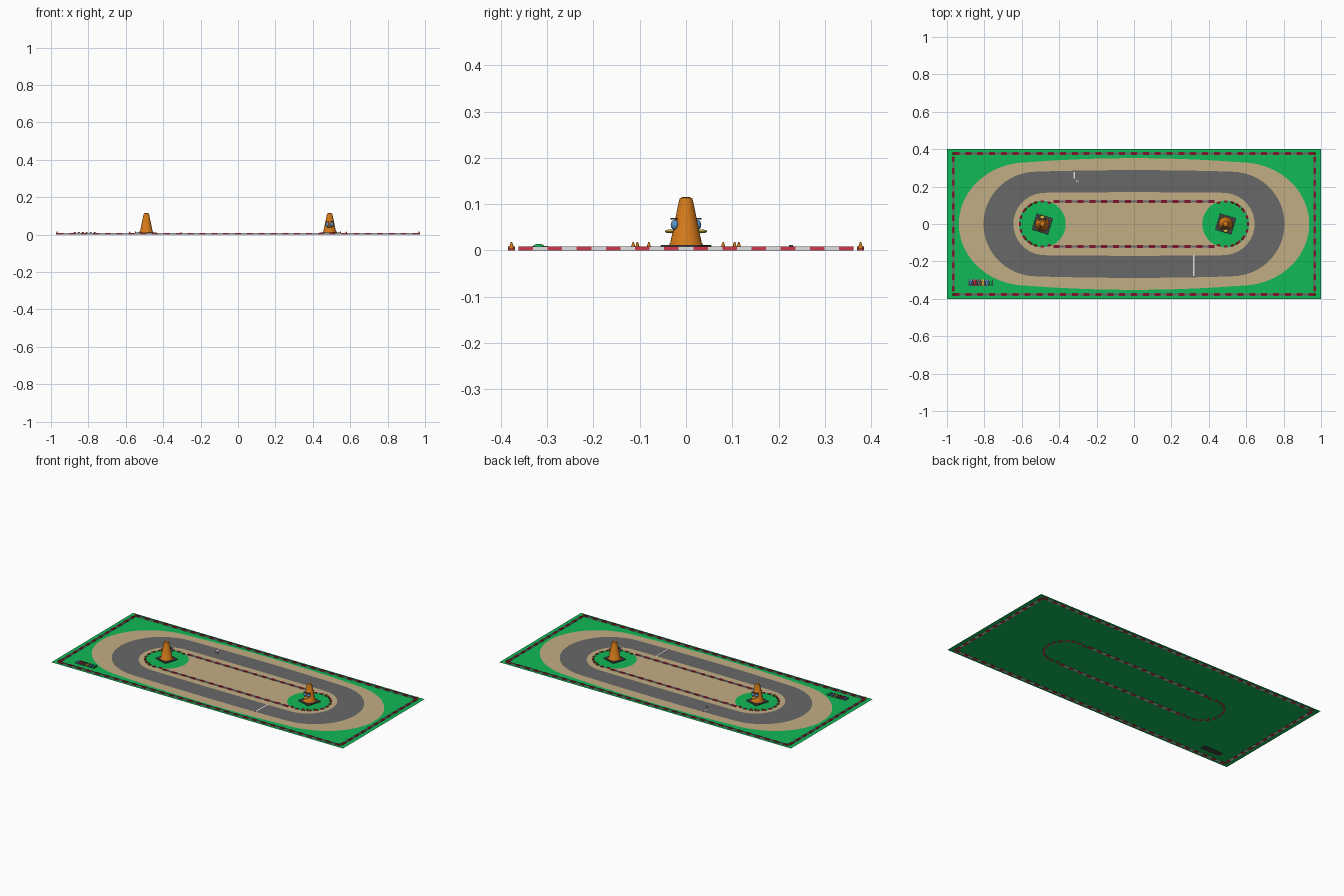
import bpy, bmesh
from math import pi, sin, cos, atan2, radians
from mathutils import Matrix, Vector

if "Cube" in bpy.data.objects:
    bpy.data.objects.remove(bpy.data.objects["Cube"])


def mat(name, r, g, b):
    m = bpy.data.materials.new(name)
    m.use_nodes = True
    m.diffuse_color = (r, g, b, 1)
    bsdf = next(n for n in m.node_tree.nodes if n.type == 'BSDF_PRINCIPLED')
    bsdf.inputs["Base Color"].default_value = (r, g, b, 1)
    bsdf.inputs["Roughness"].default_value = 0.8
    return m


GRASS = mat("grass green", 0.005, 0.49, 0.095)
SAND = mat("sand", 0.54, 0.42, 0.23)
ASPHALT = mat("asphalt grey", 0.138, 0.138, 0.138)
WHITE = mat("off white", 0.75, 0.75, 0.75)
RED = mat("kerb red", 0.65, 0.04, 0.07)
DARK_RED = mat("dark red", 0.2, 0.008, 0.025)
ORANGE = mat("cone orange", 0.65, 0.19, 0.01)
YELLOW = mat("yellow", 0.7, 0.5, 0.05)
BLUE = mat("eye blue", 0.1, 0.3, 0.6)
DARK = mat("dark rubber", 0.06, 0.055, 0.05)


def finish(name, bm, mats, smooth=False):
    me = bpy.data.meshes.new(name)
    bm.to_mesh(me)
    bm.free()
    for m in mats:
        me.materials.append(m)
    ob = bpy.data.objects.new(name, me)
    bpy.context.collection.objects.link(ob)
    if smooth:
        bpy.ops.object.select_all(action='DESELECT')
        ob.select_set(True)
        bpy.context.view_layer.objects.active = ob
        bpy.ops.object.shade_smooth_by_angle(angle=radians(35))
    return ob


def add_box(bm, center, size, angle=0.0):
    mtx = (Matrix.Translation(center) @ Matrix.Rotation(angle, 4, 'Z')
           @ Matrix.Diagonal((*size, 1)))
    verts = bmesh.ops.create_cube(bm, size=1, matrix=mtx)["verts"]
    return {f for v in verts for f in v.link_faces}


def box(name, center, size, m, angle=0.0):
    bm = bmesh.new()
    add_box(bm, center, size, angle)
    return finish(name, bm, [m])


def sheet(name, points, z, m):
    bm = bmesh.new()
    f = bm.faces.new([bm.verts.new((x, y, z)) for x, y in points])
    f.normal_update()
    if f.normal.z < 0:
        f.normal_flip()
    return finish(name, bm, [m])


def oval(cx, rx, ry, bulge=0.0, n=24):
    """Rounded ends about +-cx, joined by sides that bow out by bulge."""
    end = [(cx + rx * cos(a), ry * sin(a))
           for a in (-pi / 2 + pi * i / n for i in range(n + 1))]
    side = [(cx * t, ry + bulge * (1 - t * t))
            for t in (1 - 2 * i / n for i in range(1, n))]
    half = end + side
    return half + [(-x, -y) for x, y in half]


# Ground layers
sheet("grass_ground", [(-1, -.4), (1, -.4), (1, .4), (-1, .4)], 0.003, GRASS)
sheet("sand_border", oval(0.57, 0.367, 0.33, 0.022), 0.0036, SAND)
sheet("asphalt_track", oval(0.52, 0.285, 0.28, 0.008), 0.0042, ASPHALT)
sheet("sand_infield", oval(0.475, 0.17, 0.167, 0.003), 0.0048, SAND)
for s, side in ((1, "left"), (-1, "right")):
    sheet(side + "_grass_island",
          [(s * 0.49 + 0.125 * cos(i * pi / 24), 0.125 * sin(i * pi / 24))
           for i in range(48)], 0.0054, GRASS)


# Striped barriers
def paint_piece(faces, red):
    for f in faces:
        f.normal_update()
        top = f.normal.z > 0.5
        f.material_index = (1 if top else 0) if red else (3 if top else 2)


BARRIER_MATS = [RED, DARK_RED, WHITE, ASPHALT]


def barrier(name, p, q, count):
    p, q = Vector(p), Vector(q)
    d = q - p
    bm = bmesh.new()
    for i in range(count):
        c = p + d * (i + 0.5) / count
        red = i % 2 == 0
        size = (d.length / count, 0.015 if red else 0.011, 0.008)
        paint_piece(add_box(bm, (c.x, c.y, 0.004), size, atan2(d.y, d.x)), red)
    finish(name, bm, BARRIER_MATS)


for s, end, side in ((1, "back", "left"), (-1, "front", "right")):
    barrier(end + "_barrier", (-0.965, s * 0.377), (0.965, s * 0.377), 61)
    barrier(side + "_barrier", (s * 0.966, -0.362), (s * 0.966, 0.362), 23)
    barrier(end + "_infield_barrier", (-0.43, s * 0.121), (0.43, s * 0.121), 27)
    # Short kerb blocks round the outer half of each island
    bm = bmesh.new()
    for i in range(13):
        a = radians(-108 + 18 * i)
        c = (s * (0.49 + 0.12 * cos(a)), 0.12 * sin(a), 0.004)
        paint_piece(add_box(bm, c, (0.012, 0.02, 0.008), s * a), True)
    finish(side + "_island_kerb", bm, BARRIER_MATS)


# Small marker cones at the corners and round the islands
def marker(name, x, y):
    bm = bmesh.new()
    bmesh.ops.create_cone(bm, cap_ends=True, segments=12, radius1=0.006,
                          radius2=0.0015, depth=0.015,
                          matrix=Matrix.Translation((x, y, 0.0105)))
    finish(name, bm, [ORANGE], True)


for sx in (1, -1):
    for sy in (1, -1):
        marker("corner_marker", sx * 0.967, sy * 0.377)
        for deg in (42, 61, 72):
            a = radians(deg)
            marker("island_marker", sx * (0.49 + 0.12 * cos(a)), sy * 0.12 * sin(a))


# Big cones with faces
def lathe(name, profile, m, n=32):
    bm = bmesh.new()
    rings = [[bm.verts.new((r * cos(2 * pi * i / n), r * sin(2 * pi * i / n), z))
              for i in range(n)] for r, z in profile]
    for a, b in zip(rings, rings[1:]):
        for i in range(n):
            j = (i + 1) % n
            bm.faces.new((a[i], a[j], b[j], b[i]))
    bm.faces.new(rings[-1])
    return finish(name, bm, [m], True)


def ball(name, center, size, m):
    bm = bmesh.new()
    bmesh.ops.create_uvsphere(bm, u_segments=16, v_segments=10, radius=1,
                              matrix=Matrix.Translation(center)
                              @ Matrix.Diagonal((*size, 1)))
    return finish(name, bm, [m], True)


def big_cone(side, x, turn):
    base = box("base", (0, 0, 0.0085), (0.09, 0.09, 0.007), DARK, radians(-17))
    bevel = base.modifiers.new("rounded", 'BEVEL')
    bevel.width = 0.003
    bevel.segments = 2
    parts = [base]
    parts.append(lathe("body", [(0.037, 0.012), (0.034, 0.016), (0.015, 0.108),
                                (0.013, 0.113), (0.008, 0.115)], ORANGE))
    for s, eye in ((1, "left"), (-1, "right")):
        parts.append(ball(eye + "_eye", (s * 0.012, -0.024, 0.055),
                          (0.01, 0.009, 0.011), BLUE))
        parts.append(box(eye + "_brow", (s * 0.012, -0.026, 0.068),
                         (0.016, 0.012, 0.003), DARK, s * 0.2))
    parts.append(ball("beak", (0, -0.034, 0.041), (0.014, 0.012, 0.004), YELLOW))
    for ob in parts:
        ob.name = side + "_cone_" + ob.name.split(".")[0]
        ob.matrix_world = (Matrix.Translation((x, 0, 0))
                           @ Matrix.Rotation(turn, 4, 'Z'))


big_cone("left", 0.49, 0)
big_cone("right", -0.49, pi)

# Track lines and a small vehicle on the back straight
box("finish_line", (0.32, -0.222, 0.0046), (0.009, 0.112, 0.001), WHITE)
box("short_line", (-0.32, 0.261, 0.0046), (0.008, 0.036, 0.001), WHITE)
box("vehicle_body", (-0.303, 0.227, 0.007), (0.013, 0.01, 0.005), WHITE)
box("vehicle_cabin", (-0.304, 0.227, 0.0105), (0.007, 0.008, 0.003), ASPHALT)

# Row of parked karts in the corner
box("parking_pad", (-0.82, -0.315, 0.0025), (0.13, 0.034, 0.005), DARK)
for i, m in enumerate((BLUE, RED, ASPHALT, YELLOW, BLUE, GRASS)):
    x = -0.873 + i * 0.0212
    box("kart_body", (x, -0.315, 0.0075), (0.014, 0.034, 0.005), m)
    ball("kart_hood", (x, -0.318, 0.01), (0.006, 0.011, 0.004), m)
    for s in (1, -1):
        box("kart_axle", (x, -0.315 + s * 0.012, 0.006), (0.019, 0.007, 0.005), DARK)
